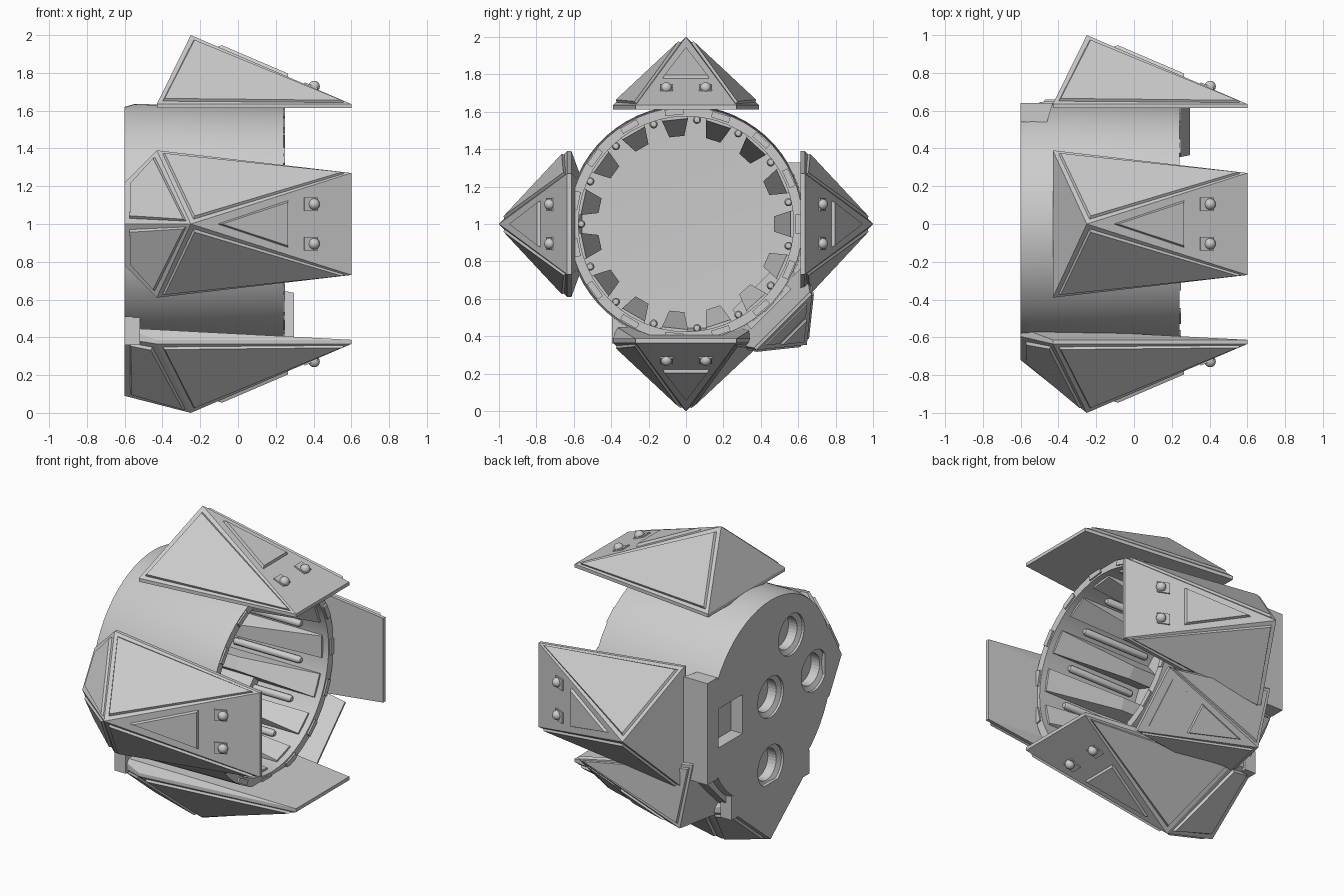
import bpy, bmesh, math
from mathutils import Matrix, Vector

if "Cube" in bpy.data.objects:
    bpy.data.objects.remove(bpy.data.objects["Cube"])

grey = bpy.data.materials.new("plain_grey")
grey.use_nodes = True
GREY = (0.6, 0.6, 0.6, 1)
grey.diffuse_color = GREY
grey.node_tree.nodes["Principled BSDF"].inputs["Base Color"].default_value = GREY

AXIS = Matrix.Translation((0, 0, 1))


def spin(degrees):
    """Turn a part built on top of the barrel around the barrel axis."""
    return AXIS @ Matrix.Rotation(math.radians(degrees), 4, 'X')


def finish(name, bm, matrix=Matrix(), smooth=False):
    bmesh.ops.transform(bm, matrix=matrix, verts=bm.verts)
    bmesh.ops.recalc_face_normals(bm, faces=bm.faces)
    mesh = bpy.data.meshes.new(name)
    bm.to_mesh(mesh)
    bm.free()
    mesh.materials.append(grey)
    ob = bpy.data.objects.new(name, mesh)
    bpy.context.collection.objects.link(ob)
    if smooth:
        bpy.ops.object.select_all(action='DESELECT')
        ob.select_set(True)
        bpy.context.view_layer.objects.active = ob
        bpy.ops.object.shade_smooth_by_angle(angle=math.radians(30))
    return ob


def hull(points):
    bm = bmesh.new()
    for p in points:
        bm.verts.new(p)
    bmesh.ops.convex_hull(bm, input=bm.verts)
    loose = [v for v in bm.verts if not v.link_faces]
    bmesh.ops.delete(bm, geom=loose, context='VERTS')
    bmesh.ops.dissolve_limit(bm, angle_limit=0.02, verts=bm.verts, edges=bm.edges)
    return bm


def box(x0, x1, y0, y1, z0, z1):
    return hull([(x, y, z) for x in (x0, x1) for y in (y0, y1) for z in (z0, z1)])


def lathe(profile, steps):
    """Revolve (x, radius) points around the x axis."""
    bm = bmesh.new()
    verts = [bm.verts.new((x, 0, r)) for x, r in profile]
    edges = [bm.edges.new(pair) for pair in zip(verts, verts[1:])]
    bmesh.ops.spin(bm, geom=verts + edges, axis=(1, 0, 0), cent=(0, 0, 0),
                   angle=math.tau, steps=steps)
    bmesh.ops.remove_doubles(bm, verts=bm.verts, dist=0.0005)
    return bm


# Barrel with a closed back
barrel = finish("barrel", lathe([(-0.6, 0), (-0.6, 0.62), (-0.55, 0.635), (0.24, 0.625),
                                 (0.24, 0.575), (-0.46, 0.575), (-0.48, 0)], 60),
                AXIS, smooth=True)

# Blocks that stand out from the closed end
lower_block = finish("lower_block", box(-0.6, -0.52, -0.395, 0.395, 0.36, 0.51))
finish("side_block", hull([(x, y, z) for z in (0.68, 1.33) for x, y in
                           ((-0.6, 0.54), (-0.6, 0.64), (-0.43, 0.64), (-0.46, 0.54))]))

# Stepped round sockets and a square socket in the closed end
cutters = [finish("socket_cutter", lathe([(-0.7, 0), (-0.7, 0.13), (-0.585, 0.13), (-0.57, 0.1),
                                          (-0.51, 0.1), (-0.51, 0)], 32),
                  Matrix.Translation((0, y, z)))
           for y, z in ((0, 1), (-0.21, 1.32), (-0.44, 1), (0, 0.56))]
cutters.append(finish("square_cutter", box(-0.7, -0.52, 0.285, 0.53, 0.875, 1.125)))
for target in (barrel, lower_block):
    bpy.context.view_layer.objects.active = target
    for c in cutters:
        mod = target.modifiers.new("socket", 'BOOLEAN')
        mod.operation = 'DIFFERENCE'
        mod.object = c
        bpy.ops.object.modifier_apply(modifier=mod.name)
for c in cutters:
    bpy.data.objects.remove(c)

# Ramped ribs, rim pads and rods repeated around the inside
COUNT = 15
for i in range(COUNT):
    turn = i * 360 / COUNT
    between = spin(turn + 6)
    ramp = [(x, s * w, r) for s in (-1, 1) for x, w, r in
            ((0.2, 0.075, 0.585), (0.2, 0.07, 0.56), (-0.47, 0.075, 0.585),
             (-0.3, 0.04, 0.47), (-0.47, 0.04, 0.47))]
    finish("inner_rib", hull(ramp), between)
    finish("rim_pad", box(0.2, 0.25, -0.05, 0.05, 0.585, 0.618), between)
    finish("inner_rod", lathe([(-0.42, 0), (-0.41, 0.015), (-0.4, 0.022), (0.05, 0.022),
                               (0.065, 0.015), (0.07, 0)], 12),
           spin(turn + 18) @ Matrix.Translation((0, 0, 0.56)), smooth=True)

# Pyramid armour plate, built on top of the barrel with its point upwards
APEX = Vector((-0.25, 0, 1))
BASE, FLOOR = 0.635, 0.613


def front_point(x, y, lift=0):
    """Point on the sloping face towards the open end."""
    slope = (1 - BASE) / 0.85
    return Vector((x, y, BASE + (0.6 - x) * slope)) + Vector((slope, 0, 1)).normalized() * lift


def armour(name, matrix, ridge=None, bolts=True):
    points = [APEX]
    for s in (-1, 1):
        for h in (BASE, FLOOR):
            points += [(0.6, s * 0.27, h), (-0.43, s * 0.39, h)]
    if ridge:
        # Tail that carries the ridge on to the closed end
        end_height, half = ridge
        tail = Vector((-0.6, 0, end_height))
        points += [tail, (-0.6, 0, 0.55)]
        for s in (-1, 1):
            to_base = Vector((-0.43, s * 0.39, BASE)) - APEX
            a = half / 0.39
            b = (-0.35 - a * to_base.x) / -0.35
            corner = APEX + a * to_base + b * (tail - APEX)
            points += [corner, (-0.6, s * half, 0.55)]
    bm = hull(points)
    # Raised panels on the sloping sides
    bm.normal_update()
    sides = [f for f in bm.faces if f.normal.z > 0.15 and abs(f.normal.y) > 0.2
             and f.calc_area() > 0.03]
    bmesh.ops.inset_individual(bm, faces=sides, thickness=0.04)
    bmesh.ops.inset_individual(bm, faces=sides, thickness=0.012, depth=0.014)
    finish(name, bm, matrix)
    # Raised triangle on the front slope
    tri = [(-0.12, 0), (0.27, 0.13), (0.27, -0.13)]
    inner = [(-0.09, 0), (0.258, 0.115), (0.258, -0.115)]
    finish(name + "_front_panel", hull([front_point(x, y, -0.01) for x, y in tri]
                                       + [front_point(x, y, 0.016) for x, y in inner]), matrix)
    if bolts:
        for s in (-1, 1):
            pad = [front_point(x, s * 0.105 + y, lift) for x in (0.35, 0.42)
                   for y in (-0.035, 0.035) for lift in (-0.01, 0.008)]
            finish(name + "_bolt_pad", hull(pad), matrix)
            ball = bmesh.new()
            bmesh.ops.create_uvsphere(ball, u_segments=16, v_segments=10, radius=0.03)
            finish(name + "_bolt", ball,
                   matrix @ Matrix.Translation(front_point(0.4, s * 0.105, 0.008)), smooth=True)
    else:
        plate = [front_point(x, s * w, lift) for s in (-1, 1) for lift in (-0.01, 0.008)
                 for x, w in ((0.32, 0.13), (0.54, 0.2))]
        finish(name + "_end_plate", hull(plate), matrix)


armour("top_armour", spin(0))
armour("back_armour", spin(-90))
armour("front_armour", spin(90), ridge=(0.72, 0.22))
armour("bottom_armour", spin(180), ridge=(0.91, 0.37))

# Smaller plate swung open between the back and bottom plates
swing = (Matrix.Translation((-0.5, 0, 0.61)) @ Matrix.Rotation(math.radians(-9.5), 4, 'Y')
         @ Matrix.Scale(0.78, 4) @ Matrix.Translation((0.43, 0, -BASE)))
armour("flap", spin(-135) @ swing, bolts=False)
finish("flap_mount", box(-0.56, -0.2, -0.15, 0.15, 0.5, 0.66), spin(-135))
